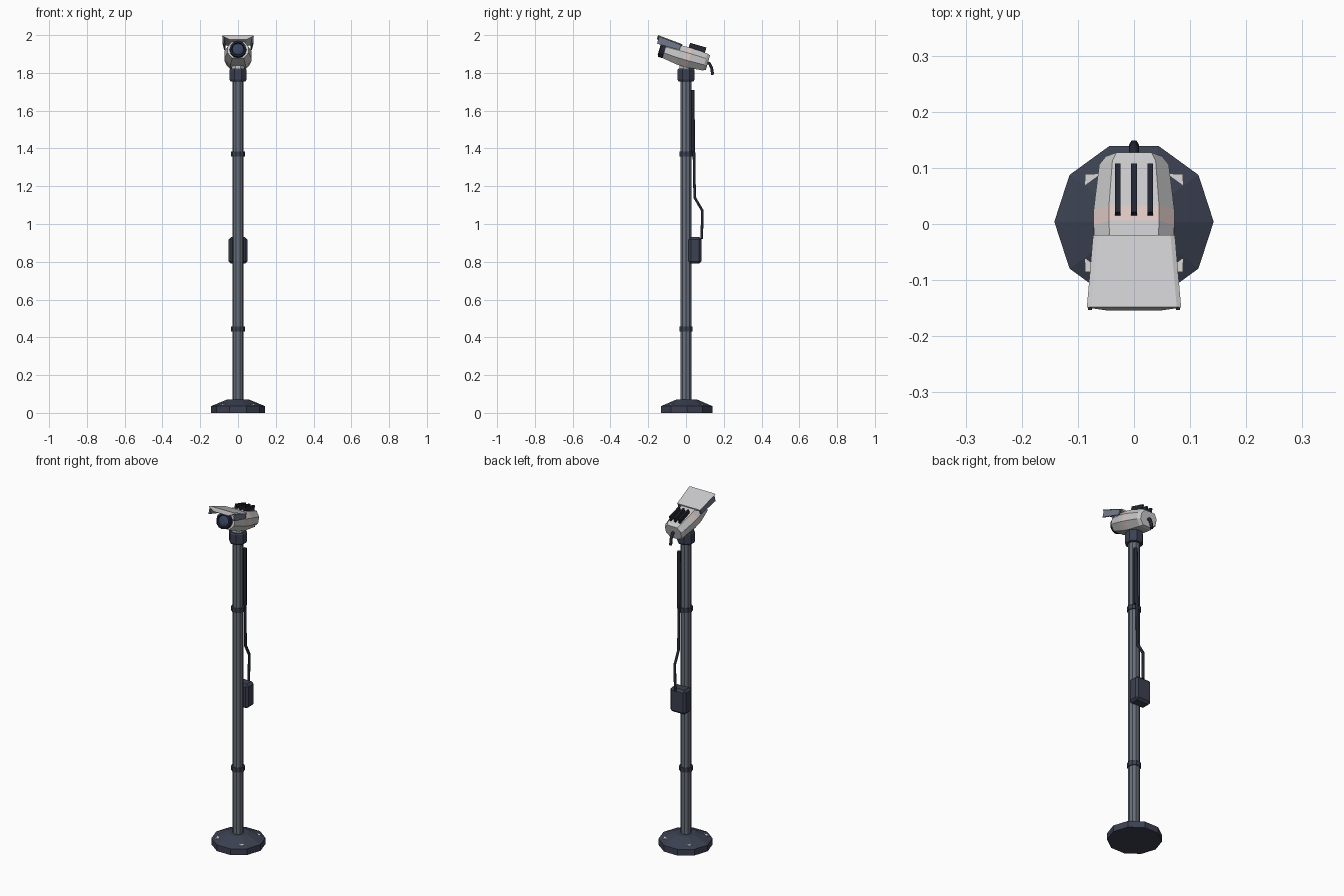
import bpy, bmesh, math
from mathutils import Vector, Matrix

if "Cube" in bpy.data.objects:
    bpy.data.objects.remove(bpy.data.objects["Cube"])


def material(name, rgb):
    m = bpy.data.materials.new(name)
    m.use_nodes = True
    col = [(c / 255) ** 2.2 for c in rgb] + [1]
    m.diffuse_color = col
    m.node_tree.nodes["Principled BSDF"].inputs["Base Color"].default_value = col
    return m


SHELL = material("shell_grey", (200, 200, 202))
STRIPE = material("pale_pink", (222, 200, 196))
LINING = material("hood_blue_grey", (116, 122, 140))
POLE = material("pole_steel", (104, 111, 122))
DARK = material("dark_slate", (62, 67, 82))
BLACK = material("cable_black", (40, 43, 54))
GLASS = material("lens_blue", (58, 70, 98))
BOLT = material("bolt_white", (215, 215, 215))

# Head frame: nose tilted upward
HEAD = Matrix.Translation((0, 0, 1.888)) @ Matrix.Rotation(math.radians(-16), 4, "X")


def finish(name, bm, mats, matrix=None):
    if matrix:
        bm.transform(matrix)
    bmesh.ops.recalc_face_normals(bm, faces=bm.faces)
    me = bpy.data.meshes.new(name)
    bm.to_mesh(me)
    bm.free()
    for m in mats:
        me.materials.append(m)
    ob = bpy.data.objects.new(name, me)
    bpy.context.collection.objects.link(ob)
    return ob


def loft(name, rings, mats, matrix=None, accent=()):
    """Skin closed rings; segments listed in accent use the second material."""
    bm = bmesh.new()
    vs = [[bm.verts.new(p) for p in r] for r in rings]
    n = len(vs[0])
    for k in range(len(vs) - 1):
        for i in range(n):
            j = (i + 1) % n
            f = bm.faces.new((vs[k][i], vs[k][j], vs[k + 1][j], vs[k + 1][i]))
            f.material_index = int(k in accent)
    bm.faces.new(vs[0])
    bm.faces.new(vs[-1])
    return finish(name, bm, mats, matrix)


def lathe(name, profile, sides, mat, phase=0.0, y=0.0, matrix=None):
    """Faceted turned part from (radius, height) pairs."""
    def ring(r, z):
        return [(r * math.cos(phase + math.tau * i / sides),
                 y + r * math.sin(phase + math.tau * i / sides), z) for i in range(sides)]
    return loft(name, [ring(r, z) for r, z in profile], [mat], matrix)


def box(name, center, size, mat, matrix=None, bevel=0.0):
    bm = bmesh.new()
    bmesh.ops.create_cube(bm, size=1)
    bm.transform(Matrix.Translation(center) @ Matrix.Diagonal((*size, 1)))
    if bevel:
        bmesh.ops.bevel(bm, geom=bm.edges[:], offset=bevel, segments=1, affect="EDGES")
    return finish(name, bm, [mat], matrix)


def tube(name, points, radius, mat):
    cu = bpy.data.curves.new(name, "CURVE")
    cu.dimensions = "3D"
    cu.bevel_depth, cu.bevel_resolution, cu.use_fill_caps = radius, 1, True
    sp = cu.splines.new("POLY")
    sp.points.add(len(points) - 1)
    for p, co in zip(sp.points, points):
        p.co = (*co, 1)
    tmp = bpy.data.objects.new(name + "_path", cu)
    me = bpy.data.meshes.new_from_object(tmp)
    bpy.data.objects.remove(tmp)
    me.materials.clear()
    me.materials.append(mat)
    ob = bpy.data.objects.new(name, me)
    bpy.context.collection.objects.link(ob)


# Base plate and its four bolts
lathe("base", [(0.142, 0), (0.142, 0.036), (0.055, 0.072)], 10, DARK, y=0.004)
for sx in (-1, 1):
    for sy in (-1, 1):
        box("base_bolt", (sx * 0.076, 0.002 + sy * 0.076, 0.04), (0.023, 0.023, 0.019), BOLT)

# Pole, clamp bands and top collar
lathe("pole", [(0.03, 0.06), (0.03, 1.78)], 10, POLE)
for z in (0.445, 1.37):
    lathe("pole_band", [(0.036, z - 0.013), (0.036, z + 0.013)], 10, DARK)
lathe("collar", [(0.044, 1.755), (0.049, 1.765), (0.049, 1.815), (0.044, 1.822)], 8, DARK,
      phase=math.pi / 8)
lathe("neck", [(0.036, 1.81), (0.036, 1.86)], 8, SHELL, phase=math.pi / 8)

# Junction box and feed cable down the back
box("junction_box", (0, 0.048, 0.86), (0.1, 0.068, 0.14), DARK, bevel=0.012)
tube("feed_cable", [(0.016, 0.037, 1.71), (0.016, 0.042, 1.38), (0.016, 0.046, 1.14),
                    (0.012, 0.087, 1.07), (0.01, 0.083, 0.92)], 0.008, BLACK)
tube("cable_sleeve", [(0.02, 0.036, 1.71), (0.02, 0.036, 1.38)], 0.01, BLACK)


# Faceted camera body with a pale stripe round it
def octagon(y, w, up, down):
    pts = [(w, up * 0.4), (w * 0.62, up), (-w * 0.62, up), (-w, up * 0.4),
           (-w, -down * 0.35), (-w * 0.55, -down), (w * 0.55, -down), (w, -down * 0.35)]
    return [(x, y, z) for x, z in pts]


sections = [(0.121, 0.05, 0.040, 0.040), (0.105, 0.062, 0.045, 0.048),
            (0.02, 0.072, 0.050, 0.056), (-0.008, 0.072, 0.050, 0.056),
            (-0.04, 0.070, 0.049, 0.055), (-0.118, 0.056, 0.044, 0.043)]
loft("camera_body", [octagon(*s) for s in sections], [SHELL, STRIPE], HEAD, accent=(2,))

# Lens barrel and glass, turned to face forward
FRONT = HEAD @ Matrix.Rotation(math.radians(90), 4, "X")
lathe("lens_barrel", [(0.044, 0.1), (0.044, 0.142), (0.034, 0.146), (0.03, 0.138)], 12, BLACK,
      matrix=FRONT)
lathe("lens_glass", [(0.03, 0.13), (0.03, 0.139), (0.015, 0.144)], 12, GLASS, matrix=FRONT)

# Sun hood: tapered roof, lining below and side flaps
def roof(y, w, top, thick):
    return [(x, y, z) for x, z in ((-w, top - 0.004), (-w + 0.008, top), (w - 0.008, top),
                                   (w, top - 0.004), (w * 0.55, top - thick), (-w * 0.55, top - thick))]


loft("hood_roof", [roof(-0.036, 0.073, 0.056, 0.012), roof(-0.173, 0.084, 0.067, 0.024)],
     [SHELL], HEAD)
for s in (-1, 1):
    def flap(y, x, low, high):
        return [(s * x, y, low), (s * x, y, high), (s * (x - 0.007), y, high),
                (s * (x - 0.007), y, low)]
    loft("hood_flap", [flap(-0.042, 0.073, 0.022, 0.05), flap(-0.166, 0.082, 0.022, 0.061)],
         [LINING], HEAD)

# Three cooling fins on the roof of the body
for x in (-0.029, 0, 0.029):
    box("cooling_fin", (x, 0.046, 0.058), (0.01, 0.09, 0.032), BLACK, HEAD)

# Short tail cable
tube("tail_cable", [(0, 0.1, 1.858), (0, 0.124, 1.85), (0, 0.136, 1.825), (0, 0.141, 1.79)],
     0.009, BLACK)
